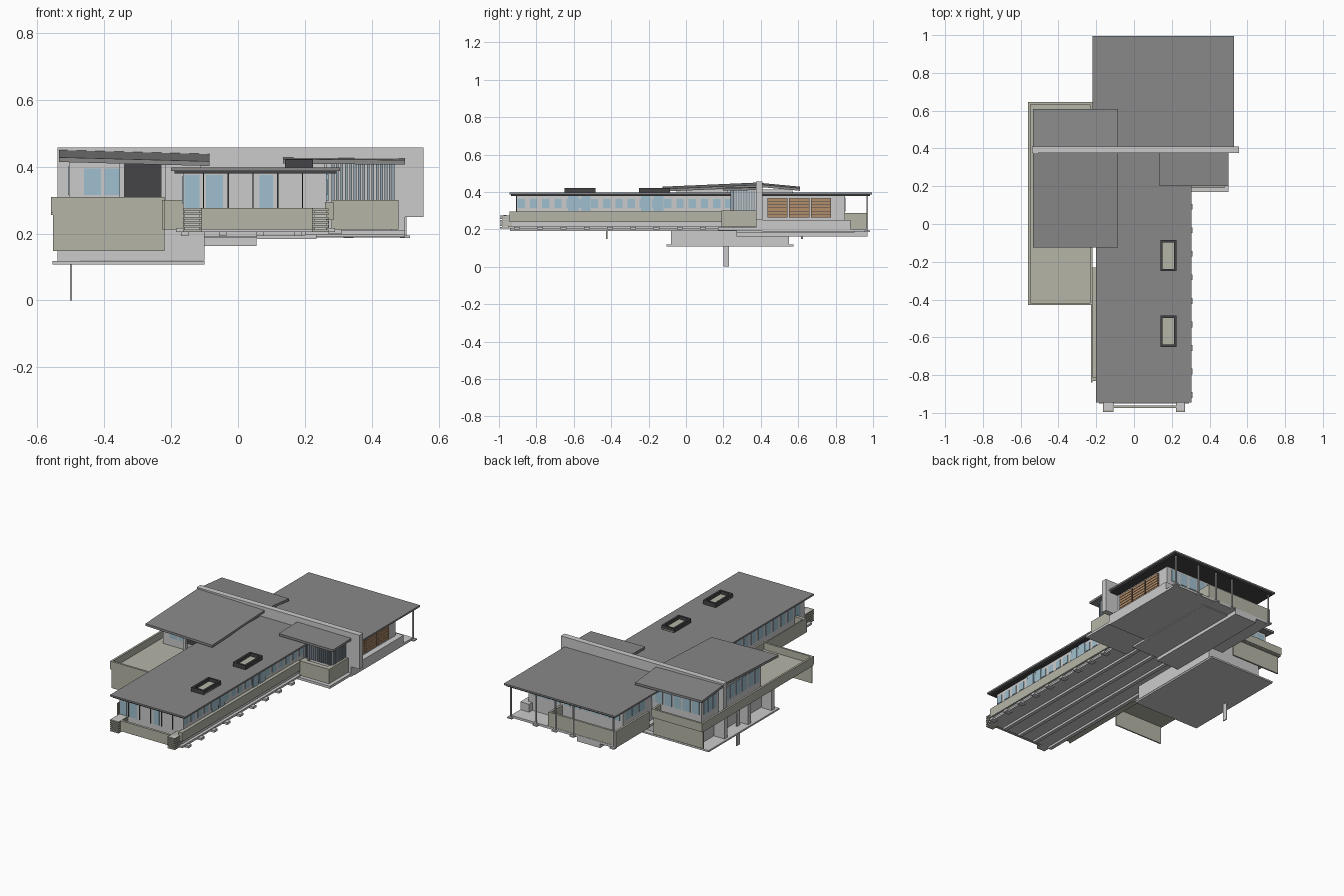
import bpy
import bmesh

default_cube = bpy.data.objects.get("Cube")
if default_cube:
    bpy.data.objects.remove(default_cube, do_unlink=True)


def material(name, red, green, blue):
    mat = bpy.data.materials.new(name)
    mat.use_nodes = True
    colour = (red, green, blue, 1)
    mat.diffuse_color = colour
    mat.node_tree.nodes["Principled BSDF"].inputs["Base Color"].default_value = colour
    return mat


STONE = material("pale_stone", .46, .46, .39)
GLASS = material("window_glass", .35, .52, .62)
TIMBER = material("door_timber", .45, .27, .15)
DARK = material("dark_frame", .06, .06, .065)
ROOFING = material("roof_grey", .25, .25, .25)
SLAT = material("slat_blue_grey", .3, .37, .42)


def build(name, boxes, mat=None):
    """One object made from a list of (x range, y range, z range) boxes."""
    bm = bmesh.new()
    for x, y, z in boxes:
        verts = bmesh.ops.create_cube(bm, size=1)["verts"]
        for v in verts:
            v.co = [r[0] if c < 0 else r[1] for c, r in zip(v.co, (x, y, z))]
    mesh = bpy.data.meshes.new(name)
    bm.to_mesh(mesh)
    bm.free()
    obj = bpy.data.objects.new(name, mesh)
    bpy.context.collection.objects.link(obj)
    if mat:
        mesh.materials.append(mat)
    return obj


def box(name, x, y, z, mat=None):
    return build(name, [(x, y, z)], mat)


def ring(name, x, y, z, wall, mat=None):
    """Four walls around a rectangle, open above and below."""
    inner = (y[0] + wall, y[1] - wall)
    return build(name, [
        (x, (y[0], inner[0]), z), (x, (inner[1], y[1]), z),
        ((x[0], x[0] + wall), inner, z), ((x[1] - wall, x[1]), inner, z)], mat)


def sloped_roof(name, x, y, front, back, drop):
    """Thin slab pitched from front to back, falling a little towards +x."""
    obj = box(name, x, y, (-.014, 0), ROOFING)
    for v in obj.data.vertices:
        v.co.z += front if v.co.y == min(c.co.y for c in obj.data.vertices) else back
    middle = sum(x) / 2
    for v in obj.data.vertices:
        if v.co.x > middle:
            v.co.z -= drop


def panes(name, axis, face, spans, z, mat=GLASS):
    """Panes standing proud of a wall; face is the wall plane along axis."""
    depth = (face - .003, face + .003)
    build(name, [(depth, s, z) if axis == "x" else (s, depth, z) for s in spans], mat)


def spread(start, end, count, fill):
    """Equal spans between start and end, each filling part of its bay."""
    bay = (end - start) / count
    return [(start + i * bay, start + (i + fill) * bay) for i in range(count)]


EAVES, ROOF_TOP = .383, .397
FLOOR = .205
wing_x = (-.165, .265)
deck_x = (-.56, -.22)

# Flat roofs with thin dark soffits
for part, x, y in (("wing", (-.2, .305), (-.945, .385)),
                   ("rear", (-.22, .53), (.385, .995))):
    box(part + "_roof", x, y, (EAVES + .004, ROOF_TOP), ROOFING)
    box(part + "_soffit", (x[0] + .01, x[1] - .01), (y[0] + .01, y[1] - .01),
        (EAVES - .004, EAVES + .004), DARK)
for number, start in enumerate((-.65, -.25)):
    bounds = (.14, .225), (start, start + .165)
    ring("skylight_curb_%d" % number, *bounds, (ROOF_TOP, .422), .012, DARK)
    box("skylight_pane_%d" % number, *bounds, (ROOF_TOP, ROOF_TOP + .006), STONE)

# Long spine wall rising above the roofs
build("spine_wall", [((-.54, .555), (.375, .41), (.25, .457)),
                     ((-.1, .5), (.375, .41), (.19, .25))])

# Long front wing
box("wing_walls", wing_x, (-.905, .375), (FLOOR + .015, EAVES))
box("wing_floor", (-.185, .29), (-.95, .375), (FLOOR, FLOOR + .012))
box("wing_side_parapet", (.26, .285), (-.945, .2), (.24, .295), STONE)
box("wing_side_plinth", (.25, .272), (-.93, .2), (FLOOR, .24))
build("wing_joist_ends", [((.27, .31), s, (.198, .212))
                          for s in spread(-.92, .2, 9, .25)])
build("wing_underside_beams", [(s, (-.94, .37), (.192, FLOOR))
                               for s in spread(-.17, .28, 4, .2)])
panes("wing_side_windows", "x", wing_x[1], spread(-.9, .34, 19, .6), (.315, .362))
panes("wing_tall_windows", "x", wing_x[1] + .003,
      [(-.63, -.575), (-.56, -.51), (-.24, -.19), (-.175, -.12), (.25, .29)], (.297, .378))
panes("wing_left_windows", "x", wing_x[0], spread(-.86, -.15, 10, .65), (.29, .37))
panes("wing_front_windows", "y", -.905,
      [(-.16, -.115), (-.095, -.045), (.065, .105)], (.277, .375))
panes("wing_front_mullions", "y", -.907, spread(-.105, .265, 5, .05), (.275, EAVES), DARK)

# Front balcony between two stacked-board piers
box("front_parapet", (-.11, .225), (-.975, -.96), (.212, .276), STONE)
for side, x in (("left", (-.165, -.108)), ("right", (.222, .27))):
    box(side + "_pier_core", (x[0] + .005, x[1] - .005), (-.985, -.91), (FLOOR, .275))
    build(side + "_pier_boards", [(x, (-.995, -.905), s)
                                  for s in spread(FLOOR, .28, 6, .6)], STONE)
build("left_planter", [((-.227, -.22), (-.84, -.22), (.212, .3)),
                       ((-.22, -.165), (-.83, -.81), (.212, .3)),
                       ((-.22, -.165), (-.83, -.23), (.212, .22))], STONE)

# Raised terrace with its parapets and hanging end walls
ring("terrace_parapet", deck_x, (-.43, .645), (.262, .31), .012, STONE)
box("terrace_floor", deck_x, (-.425, .64), (.255, .268), STONE)
box("terrace_front_wall", (-.553, -.22), (-.428, -.42), (.147, .265), STONE)
box("terrace_rear_wall", (-.553, -.22), (.615, .625), (.147, .265), STONE)

# Lower storey, ground slab and post
box("lower_room", (-.47, -.1), (-.08, .55), (.12, .255))
box("lower_slab", (-.555, -.1), (-.105, .575), (.108, .118))
build("lower_piers", [((-.54, -.47), s, (.118, .255))
                      for s in spread(-.08, .6, 3, .12)])
box("ground_post", (-.503, -.497), (.2, .23), (0, .255))

# Upper living room under two pitched roofs
room_x = (-.505, -.11)
box("upper_room_front", room_x, (0, .38), (.265, .412))
box("upper_room_rear", room_x, (.41, .57), (.265, .412))
sloped_roof("upper_front_roof", (-.535, -.085), (-.125, .38), .428, .45, .012)
sloped_roof("upper_rear_roof", (-.535, -.085), (.41, .61), .447, .428, .008)
panes("upper_front_glass", "y", 0, [(-.46, -.41), (-.4, -.355)], (.315, .395))
panes("upper_front_opening", "y", 0, [(-.34, -.23)], (.31, .408), DARK)
box("upper_front_pier", (-.355, -.34), (-.02, .01), (.265, .415))
box("upper_corner_pier", (-.23, -.215), (-.05, .01), (.265, .415))
panes("upper_side_glass", "x", room_x[0],
      spread(.02, .37, 6, .75) + spread(.43, .56, 3, .8), (.315, .4))
panes("upper_rear_glass", "y", .57, spread(-.49, -.12, 6, .8), (.315, .4))

# Entrance bay with slatted screen
box("entrance_room", (.265, .46), (.25, .375), (FLOOR, .41))
build("entrance_slats", [(s, (.238, .25), (.3, .408))
                         for s in spread(.28, .465, 14, .6)], SLAT)
build("entrance_slats_side", [((.46, .468), s, (.3, .408))
                              for s in spread(.25, .375, 9, .6)], SLAT)
ring("entrance_parapet", (.28, .48), (.19, .38), (.212, .3), .03, STONE)
box("entrance_base", (.2, .5), (.17, .385), (.195, .21))
sloped_roof("entrance_roof", (.135, .5), (.2, .378), .423, .427, .003)
box("entrance_upstand", (.15, .26), (.22, .375), (ROOF_TOP, .414))

# Rear block with louvred timber doors
box("rear_walls", (-.17, .465), (.41, .85), (.19, EAVES))
box("rear_ledge", (.44, .5), (.4, .88), (.19, .25))
box("rear_floor", (-.2, .5), (.41, .97), (.188, .202))
box("rear_foundation", (-.1, .055), (.27, .97), (.163, .188))
box("rear_footing", (.055, .235), (.27, .9), (.183, .195))
for number, span in enumerate(spread(.435, .785, 3, .92)):
    box("door_backing_%d" % number, (.46, .469), span, (.262, .367), DARK)
    build("door_boards_%d" % number, [((.465, .475), span, s)
                                      for s in spread(.264, .368, 6, .85)], TIMBER)
panes("rear_windows", "y", .85, spread(-.15, .45, 9, .75), (.295, .37))
panes("rear_left_windows", "x", -.17, spread(.64, .84, 3, .8), (.295, .37))
build("rear_parapet", [((-.205, .25), (.955, .968), (.19, .288)),
                       ((-.205, -.192), (.645, .955), (.19, .288)),
                       ((.237, .25), (.85, .955), (.19, .288))], STONE)

# Slender posts carrying the rear eaves
for number, x in enumerate((-.19, .08, .2, .33, .5)):
    box("rear_post_%d" % number, (x - .004, x + .004), (.966, .974), (.19, EAVES))
    box("rear_post_foot_%d" % number, (x - .015, x + .015), (.955, .985), (.186, .194))
